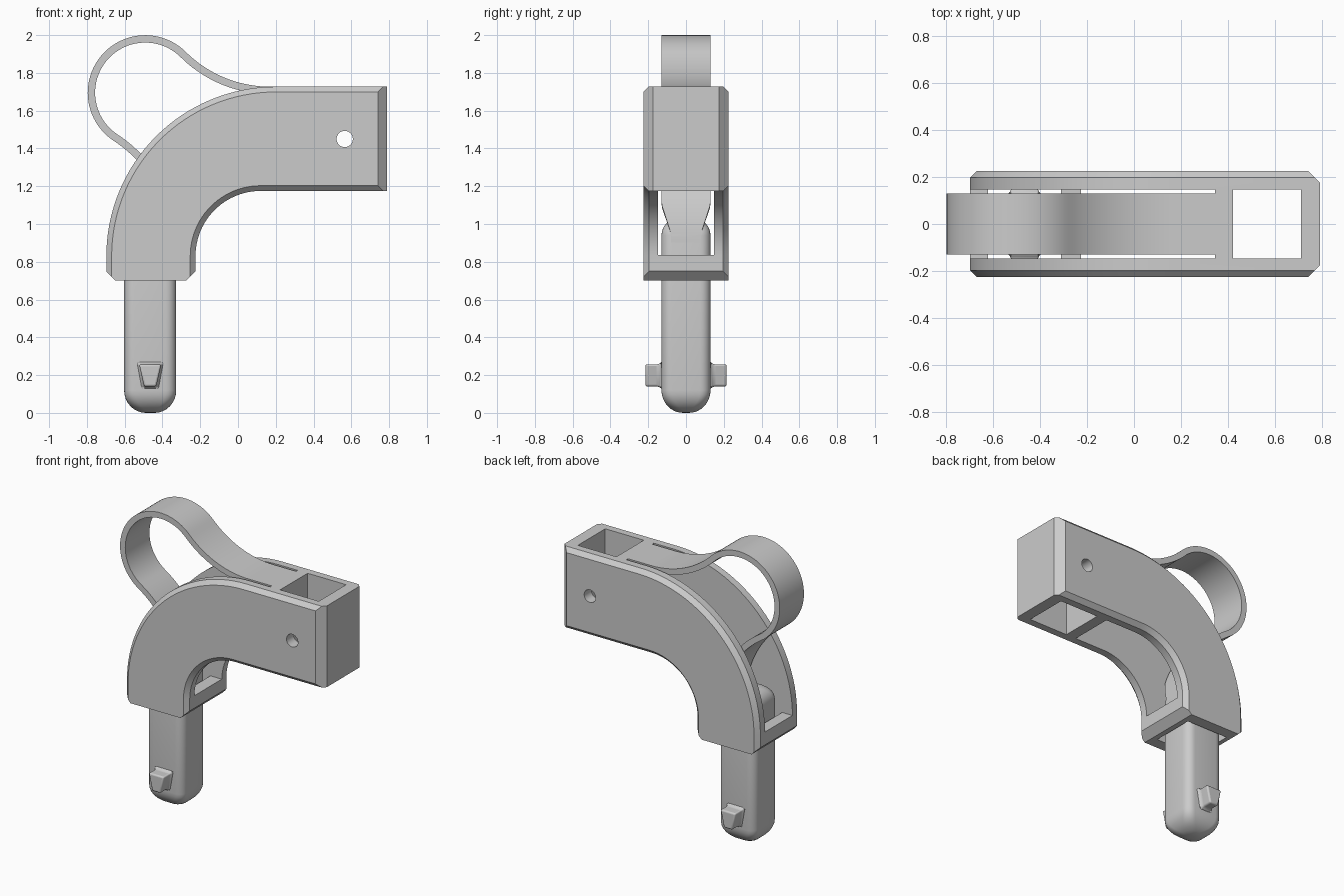
import bpy, bmesh, math
from mathutils import Vector

cube = bpy.data.objects.get("Cube")
if cube:
    bpy.data.objects.remove(cube)

grey = bpy.data.materials.new("plain_grey")
grey.use_nodes = True
COLOUR = (0.6, 0.6, 0.6, 1)
grey.diffuse_color = COLOUR
grey.node_tree.nodes["Principled BSDF"].inputs["Base Color"].default_value = COLOUR


def make(name, bm):
    bmesh.ops.recalc_face_normals(bm, faces=bm.faces[:])
    mesh = bpy.data.meshes.new(name)
    bm.to_mesh(mesh)
    bm.free()
    mesh.materials.append(grey)
    obj = bpy.data.objects.new(name, mesh)
    bpy.context.collection.objects.link(obj)
    return obj


def select(obj):
    bpy.ops.object.select_all(action='DESELECT')
    obj.select_set(True)
    bpy.context.view_layer.objects.active = obj


def smooth(obj, angle=30):
    select(obj)
    bpy.ops.object.shade_smooth_by_angle(angle=math.radians(angle))


def loft(rings):
    """Skin a stack of equal-length rings and cap both ends."""
    bm = bmesh.new()
    rows = [[bm.verts.new(p) for p in ring] for ring in rings]
    n = len(rows[0])
    for a, b in zip(rows, rows[1:]):
        for i in range(n):
            j = (i + 1) % n
            bm.faces.new((a[i], a[j], b[j], b[i]))
    bm.faces.new(rows[0][::-1])
    bm.faces.new(rows[-1])
    return bm


def arc(cx, cz, r, start, end, steps):
    angles = [math.radians(start + (end - start) * i / steps) for i in range(steps + 1)]
    return [(cx + r * math.cos(a), cz + r * math.sin(a)) for a in angles]


def box(x0, x1, y0, y1, z0, z1):
    return loft([[(x0, y0, z), (x1, y0, z), (x1, y1, z), (x0, y1, z)] for z in (z0, z1)])


def cut(obj, cutter):
    mod = obj.modifiers.new("cut", 'BOOLEAN')
    mod.operation, mod.solver, mod.object = 'DIFFERENCE', 'EXACT', cutter
    select(obj)
    bpy.ops.object.modifier_apply(modifier=mod.name)
    bpy.data.objects.remove(cutter)


# Curved housing with chamfered long edges and foot corners
def housing_ring(y, d):
    pts = [(-0.65, 0.70), (-0.697 + d, 0.747 - d)]
    pts += arc(0.2, 0.83, 0.897 - d, 180, 90, 32)
    pts += [(0.79, 1.727 - d), (0.79, 1.175 + d)]
    pts += arc(0.12, 0.83, 0.345 + d, 90, 180, 24)
    pts += [(-0.225 - d, 0.75 - d), (-0.275, 0.70)]
    return [(x, y, z) for x, z in pts]


bm = loft([housing_ring(-0.225, 0.028), housing_ring(-0.197, 0),
           housing_ring(0.197, 0), housing_ring(0.225, 0.028)])
# Upright chamfers on the far end
for side in (-1, 1):
    res = bmesh.ops.bisect_plane(bm, geom=bm.verts[:] + bm.edges[:] + bm.faces[:],
                                 plane_co=(0.74, side * 0.225, 0),
                                 plane_no=Vector((1, side, 0)).normalized(),
                                 clear_outer=True)
    edges = [e for e in res["geom_cut"] if isinstance(e, bmesh.types.BMEdge)]
    bmesh.ops.contextual_create(bm, geom=edges)
housing = make("housing", bm)

# Hollow channel, plunger opening, square socket and pin hole
W = 0.147
for bounds in ((-0.9, 0.345, -W, W, 0.835, 1.9), (-0.62, -0.31, -W, W, 0.5, 1.0),
               (0.42, 0.71, -W, W, 1.0, 1.9)):
    cut(housing, make("cutter", box(*bounds)))
hole = [[(x, y, z) for x, z in arc(0.565, 1.45, 0.043, 0, 348.75, 31)] for y in (-0.4, 0.4)]
cut(housing, make("cutter", loft(hole)))
smooth(housing, 25)

# Looped spring strip, narrowing where it merges into the plunger
path = [(0.346, 1.7075)]
path += arc(0.17, 2.3605, 0.653, 270, 225.2, 18)
path += arc(-0.491, 1.695, 0.285, 45.2, 237, 44)[1:]
heading = math.radians(-33)
R = 0.66
cx = path[-1][0] + R * math.sin(heading)
cz = path[-1][1] - R * math.cos(heading)
path += arc(cx, cz, R, 57, 0, 24)[1:]
rings = []
for i, (x, z) in enumerate(path):
    ax, az = path[max(i - 1, 0)]
    bx, bz = path[min(i + 1, len(path) - 1)]
    n = Vector((-(bz - az), bx - ax)).normalized() * 0.0195
    w = 0.13 - 0.05 * min(max((1.1 - z) / 0.15, 0), 1)
    rings.append([(x + s * n.x, y, z + s * n.y)
                  for s, y in ((1, -w), (1, w), (-1, w), (-1, -w))])
smooth(make("spring_strip", loft(rings)))


# Plunger with rounded edges and a domed tip
def rounded_ring(z, inset, corner=0.055):
    hx, hy = 0.138 - inset, 0.13 - inset
    r = min(corner, hx * 0.9, hy * 0.9)
    pts = []
    for k, (sx, sy) in enumerate(((1, 1), (-1, 1), (-1, -1), (1, -1))):
        pts += arc(-0.465 + sx * (hx - r), sy * (hy - r), r, 90 * k, 90 * k + 90, 6)
    return [(x, y, z) for x, y in pts]


rings = []
for i in range(9):
    a = math.radians(90 * i / 8)
    rings.append(rounded_ring(0.12 * (1 - math.sin(a)), 0.115 * (1 - math.cos(a))))
rings.reverse()
for i in range(7):
    a = math.radians(90 * i / 6)
    rings.append(rounded_ring(0.94 + 0.09 * math.sin(a), 0.09 * (1 - math.cos(a))))
smooth(make("plunger", loft(rings)), 35)


# Wedge-shaped latch studs with flared roots on both sides of the plunger
def stud_ring(y, f):
    return [(x, y, z) for x, z in ((-0.523 - f, 0.257 + f), (-0.407 + f, 0.257 + f),
                                   (-0.433 + f, 0.14 - f), (-0.497 - f, 0.14 - f))]


for side, name in ((-1, "front_stud"), (1, "back_stud")):
    stud = make(name, loft([stud_ring(side * y, f)
                            for y, f in ((0.12, 0.015), (0.13, 0.012), (0.145, 0), (0.215, 0))]))
    bevel = stud.modifiers.new("soft_edges", 'BEVEL')
    bevel.width, bevel.segments = 0.012, 3
    smooth(stud, 35)
